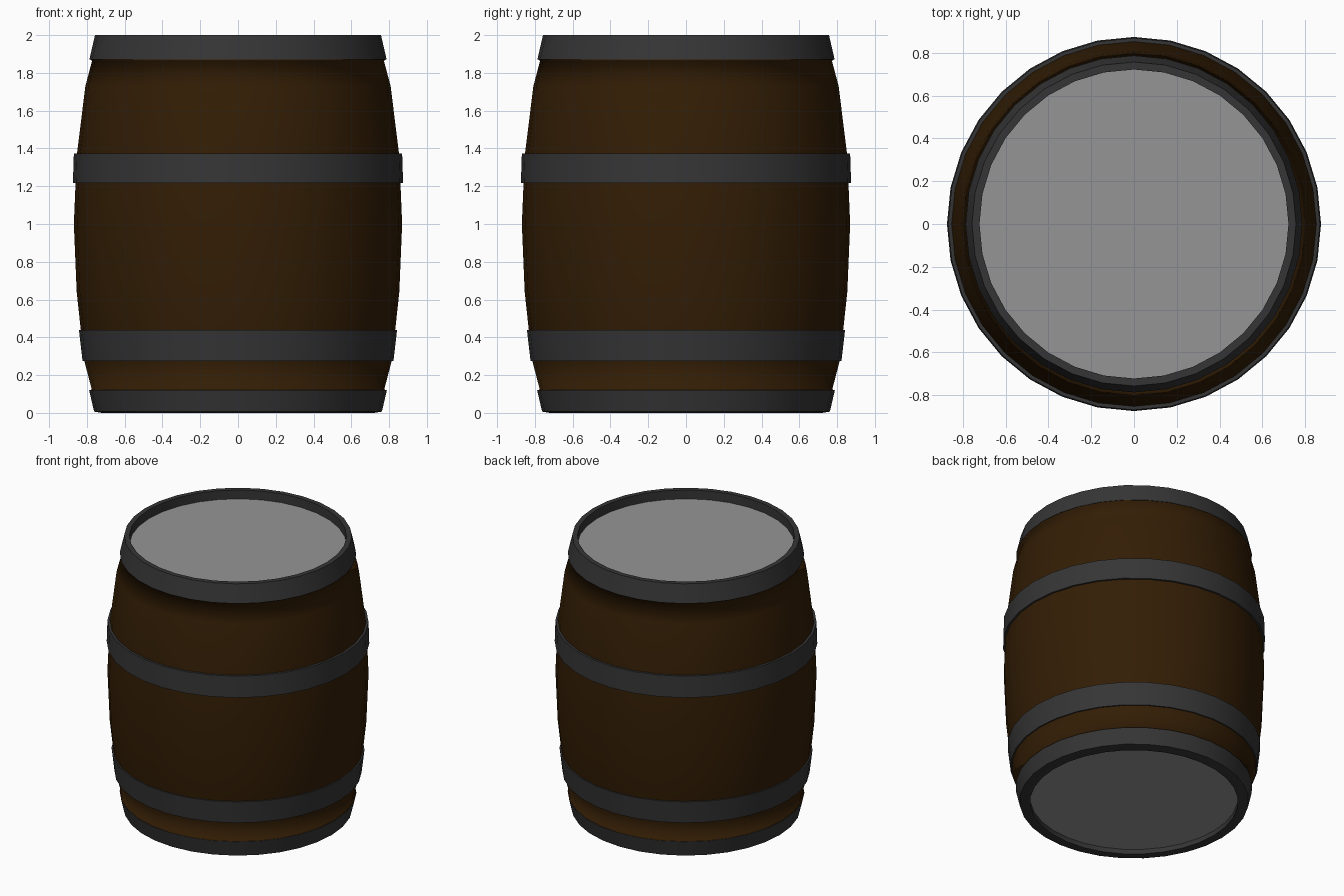
import bpy
import bmesh
import math

SIDES = 32

default = bpy.data.objects.get("Cube")
if default:
    bpy.data.objects.remove(default, do_unlink=True)


def make_material(name, rgb):
    mat = bpy.data.materials.new(name)
    mat.use_nodes = True
    mat.diffuse_color = (*rgb, 1)
    bsdf = mat.node_tree.nodes["Principled BSDF"]
    bsdf.inputs["Base Color"].default_value = (*rgb, 1)
    bsdf.inputs["Roughness"].default_value = 0.8
    return mat


wood = make_material("dark_wood", (0.033, 0.0125, 0.0015))
iron = make_material("dark_iron", (0.036, 0.036, 0.036))
grey = make_material("grey_head", (0.3, 0.3, 0.3))


def lathe(name, profile, mat, closed=False, smooth_angle=30):
    """Spin a (radius, height) profile, listed upwards on its outer side, around z."""
    bm = bmesh.new()
    rings = []
    for r, z in profile:
        angles = [math.tau * i / SIDES for i in range(SIDES)]
        rings.append([bm.verts.new((r * math.cos(a), r * math.sin(a), z)) for a in angles])
    pairs = list(zip(rings, rings[1:]))
    if closed:
        pairs.append((rings[-1], rings[0]))
    for low, high in pairs:
        for i in range(SIDES):
            j = (i + 1) % SIDES
            bm.faces.new((low[i], low[j], high[j], high[i]))
    if not closed:
        bm.faces.new(rings[0][::-1])
        bm.faces.new(rings[-1])
    mesh = bpy.data.meshes.new(name)
    bm.to_mesh(mesh)
    bm.free()
    mesh.materials.append(mat)
    obj = bpy.data.objects.new(name, mesh)
    bpy.context.collection.objects.link(obj)
    bpy.ops.object.select_all(action="DESELECT")
    obj.select_set(True)
    bpy.context.view_layer.objects.active = obj
    bpy.ops.object.shade_smooth_by_angle(angle=math.radians(smooth_angle))


# Bulging wooden staves, flaring softly into the end hoops
lathe("staves", [(0.73, 0.1), (0.787, 0.121), (0.774, 0.123), (0.815, 0.28), (0.854, 0.64),
                 (0.869, 1.0), (0.854, 1.36), (0.808, 1.73), (0.772, 1.866),
                 (0.786, 1.868), (0.72, 1.89)], wood, smooth_angle=180)

# Flat heads, both sunk inside the end hoops
lathe("bottom_head", [(0.70, 0.035), (0.70, 0.055)], grey)
lathe("top_head", [(0.73, 1.915), (0.73, 1.935)], grey)

# Raised hoops: name, bottom height, bottom radius, top height, top radius
hoops = [("lower_hoop", 0.275, 0.823, 0.438, 0.842),
         ("upper_hoop", 1.218, 0.874, 1.374, 0.869)]
for name, z0, r0, z1, r1 in hoops:
    lathe(name, [(r0, z0), (r1, z1), (r1 - 0.03, z1), (r0 - 0.03, z0)], iron, closed=True)

# End hoops stand proud of the heads at both ends
lathe("bottom_hoop", [(0.692, 0.0), (0.72, 0.0), (0.762, 0.007), (0.788, 0.12),
                      (0.692, 0.12)], iron, closed=True)
lathe("top_hoop", [(0.787, 1.87), (0.757, 2.0), (0.722, 2.0), (0.722, 1.87)], iron, closed=True)
